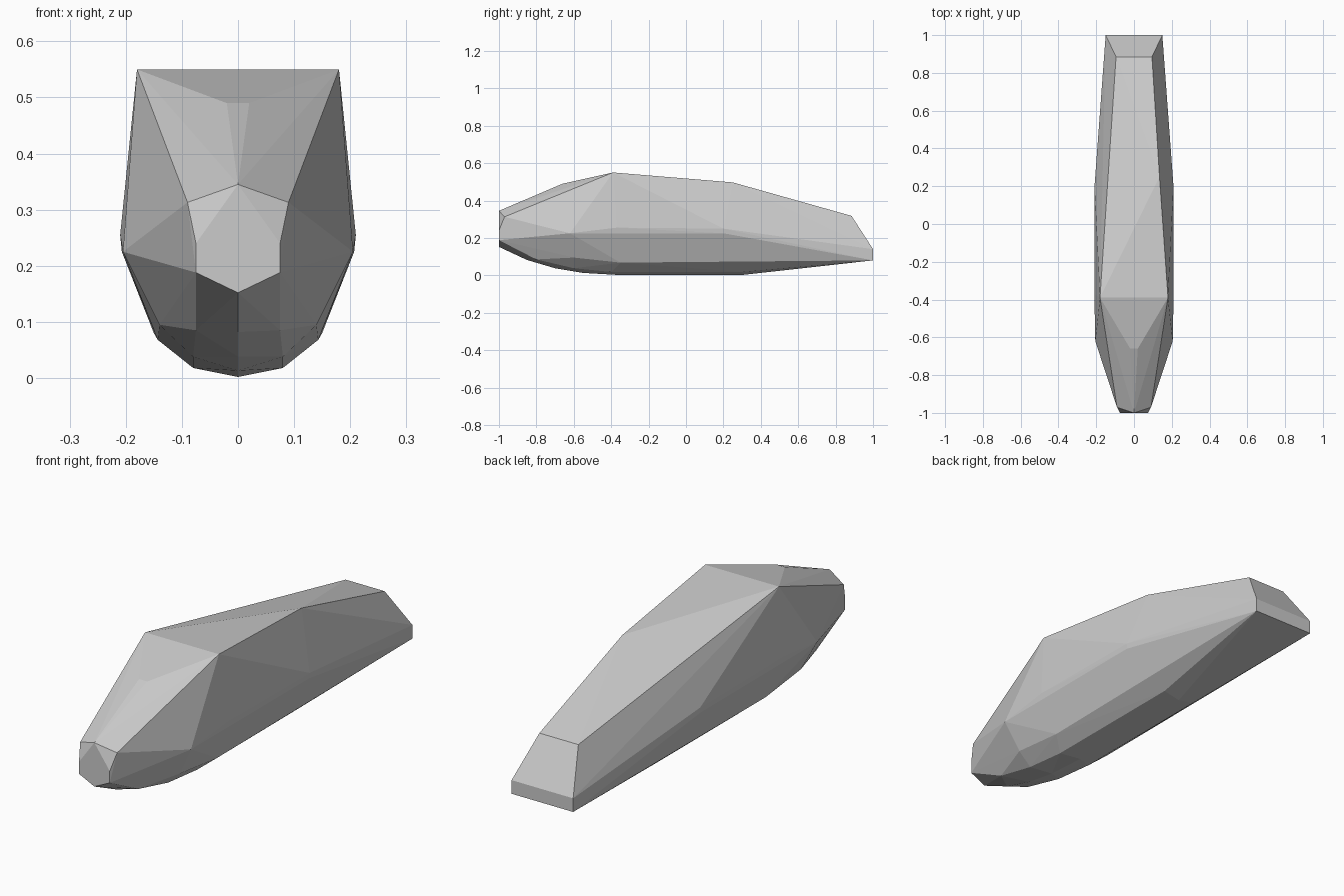
import bpy, bmesh

if "Cube" in bpy.data.objects:
    bpy.data.objects.remove(bpy.data.objects["Cube"])

grey = bpy.data.materials.new("stone grey")
grey.diffuse_color = (0.6, 0.6, 0.6, 1)
grey.use_nodes = True
grey.node_tree.nodes["Principled BSDF"].inputs["Base Color"].default_value = grey.diffuse_color

# Points on the centre line: nose tip and curved keel
centre = [(0, -1, 0.345), (0, -1, 0.152), (0, -0.85, 0.082), (0, -0.7, 0.038),
          (0, -0.55, 0.013), (0, -0.36, 0.002), (0, 0.3, 0.002)]

# Points repeated on both sides
paired = [
    (0.09, -0.97, 0.313), (0.075, -1, 0.24), (0.075, -1, 0.188),      # nose
    (0.02, -0.66, 0.49), (0.18, -0.39, 0.55), (0.095, 0.885, 0.318),  # roof
    (0.205, -0.62, 0.225), (0.21, -0.37, 0.255),                      # flanks
    (0.209, 0.2, 0.25), (0.207, 0.2, 0.225),
    (0.075, -0.8, 0.085), (0.08, -0.6, 0.038), (0.08, -0.4, 0.018),   # belly
    (0.14, -0.6, 0.095), (0.143, -0.35, 0.068), (0.08, 0.3, 0.018),
    (0.15, 1, 0.14), (0.15, 1, 0.08),                                 # tail
]

# Single raised roof point on the right
points = centre + [(0.135, 0.25, 0.497)]
points += [(s * x, y, z) for x, y, z in paired for s in (-1, 1)]

# Faceted convex body stretched over the points
bm = bmesh.new()
verts = [bm.verts.new(p) for p in points]
hull = bmesh.ops.convex_hull(bm, input=verts)
loose = {v for v in hull["geom_interior"] + hull["geom_unused"]
         if isinstance(v, bmesh.types.BMVert)}
bmesh.ops.delete(bm, geom=list(loose), context='VERTS')
bmesh.ops.recalc_face_normals(bm, faces=bm.faces)

mesh = bpy.data.meshes.new("faceted_body")
bm.to_mesh(mesh)
bm.free()
mesh.materials.append(grey)
body = bpy.data.objects.new("faceted_body", mesh)
bpy.context.collection.objects.link(body)
